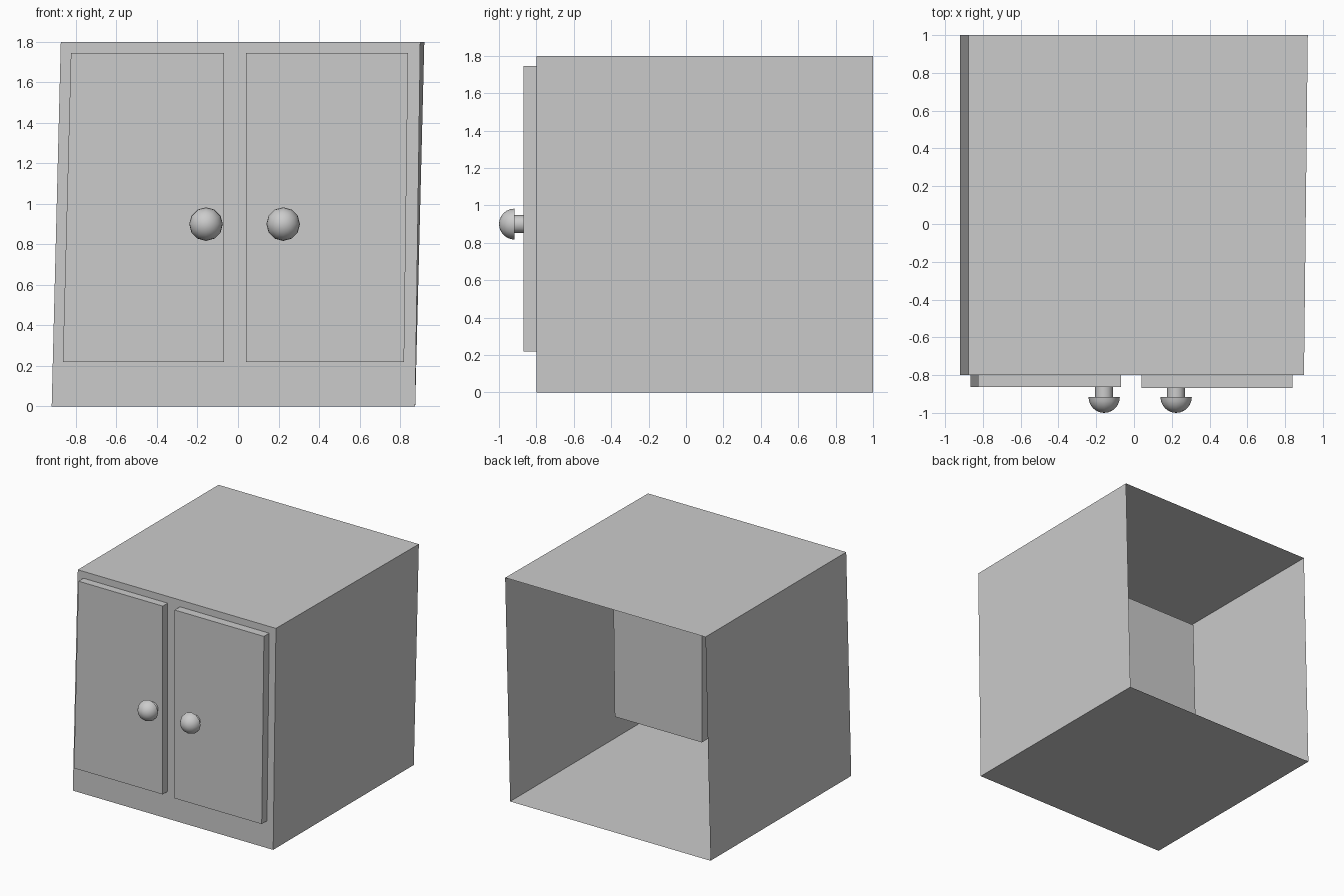
import bpy, bmesh, math

if "Cube" in bpy.data.objects:
    bpy.data.objects.remove(bpy.data.objects["Cube"])

def make_object(name, bm):
    bmesh.ops.recalc_face_normals(bm, faces=bm.faces)
    mesh = bpy.data.meshes.new(name)
    bm.to_mesh(mesh)
    bm.free()
    ob = bpy.data.objects.new(name, mesh)
    bpy.context.collection.objects.link(ob)
    return ob

def slanted_box(name, front, back, y0, y1, open_back=False):
    """Loft a front (x, z) outline at y0 to a back outline at y1."""
    bm = bmesh.new()
    f = [bm.verts.new((x, y0, z)) for x, z in front]
    b = [bm.verts.new((x, y1, z)) for x, z in back]
    bm.faces.new(f)
    if not open_back:
        bm.faces.new(b[::-1])
    for i in range(4):
        j = (i + 1) % 4
        bm.faces.new((f[j], f[i], b[i], b[j]))
    return make_object(name, bm)

# Cabinet shell: thin walls, slightly crooked, open at the back
slanted_box("cabinet_body",
            [(-0.92, 0), (0.875, 0), (0.9, 1.8), (-0.875, 1.8)],
            [(-0.92, 0), (0.875, 0), (0.92, 1.8), (-0.875, 1.8)],
            -0.8, 1.0, open_back=True)

# Doors: deep blocks that push through the front wall into the inside
left = [(-0.865, 0.22), (-0.07, 0.22), (-0.07, 1.745), (-0.825, 1.745)]
right = [(0.04, 0.22), (0.82, 0.22), (0.84, 1.745), (0.04, 1.745)]
slanted_box("left_door", left, left, -0.863, -0.27)
slanted_box("right_door", right, right, -0.868, -0.26)

def knob(name, x, z, sides=12, rings=6):
    """Turned knob: round stem with a domed head, axis along y."""
    profile = [(0.048, -0.85), (0.048, -0.916), (0.083, -0.916)]
    for k in range(1, rings):
        a = math.pi / 2 * k / rings
        profile.append((0.083 * math.cos(a), -0.916 - 0.084 * math.sin(a)))
    bm = bmesh.new()
    loops = []
    for r, y in profile:
        loops.append([bm.verts.new((x + r * math.cos(2 * math.pi * i / sides), y,
                                    z + r * math.sin(2 * math.pi * i / sides)))
                      for i in range(sides)])
    for a, b in zip(loops, loops[1:]):
        for i in range(sides):
            j = (i + 1) % sides
            bm.faces.new((a[i], a[j], b[j], b[i]))
    bm.faces.new(loops[0])
    tip = bm.verts.new((x, -1.0, z))
    for i in range(sides):
        bm.faces.new((loops[-1][i], loops[-1][(i + 1) % sides], tip))
    ob = make_object(name, bm)
    bpy.ops.object.select_all(action='DESELECT')
    ob.select_set(True)
    bpy.context.view_layer.objects.active = ob
    bpy.ops.object.shade_smooth_by_angle(angle=math.radians(40))

# Door knobs
for name, x in (("left_knob", -0.158), ("right_knob", 0.223)):
    knob(name, x, 0.9)
